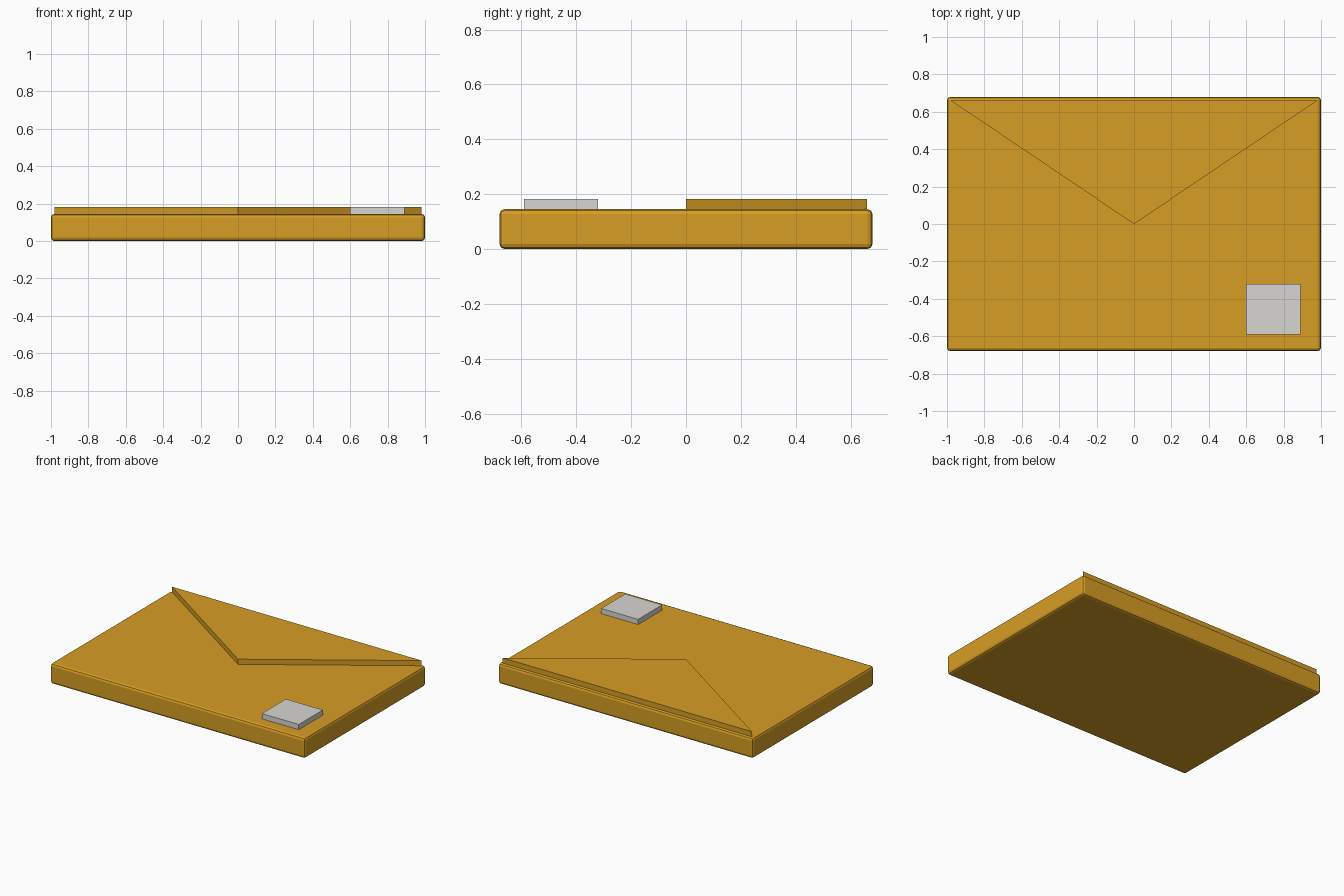
import bpy
import bmesh

cube = bpy.data.objects.get("Cube")
if cube:
    bpy.data.objects.remove(cube, do_unlink=True)


def make_material(name, rgb):
    mat = bpy.data.materials.new(name)
    mat.use_nodes = True
    color = (*rgb, 1.0)
    mat.diffuse_color = color
    mat.node_tree.nodes["Principled BSDF"].inputs["Base Color"].default_value = color
    return mat


def prism(name, outline, bottom, top, mat):
    """Extrude a flat counter-clockwise outline from bottom to top."""
    bm = bmesh.new()
    face = bm.faces.new([bm.verts.new((x, y, bottom)) for x, y in outline])
    extruded = bmesh.ops.extrude_face_region(bm, geom=[face], use_keep_orig=True)
    for v in extruded["geom"]:
        if isinstance(v, bmesh.types.BMVert):
            v.co.z = top
    bmesh.ops.recalc_face_normals(bm, faces=bm.faces)
    mesh = bpy.data.meshes.new(name)
    bm.to_mesh(mesh)
    bm.free()
    mesh.materials.append(mat)
    obj = bpy.data.objects.new(name, mesh)
    bpy.context.collection.objects.link(obj)
    return obj


def rectangle(x0, x1, y0, y1):
    return [(x0, y0), (x1, y0), (x1, y1), (x0, y1)]


paper = make_material("golden paper", (0.68, 0.34, 0.018))
stamp_paper = make_material("pale grey", (0.68, 0.67, 0.64))

# Envelope body with narrow rounded edges
body = prism("envelope_body", rectangle(-1, 1, -0.68, 0.68), 0, 0.145, paper)
bevel = body.modifiers.new("rounded_edges", "BEVEL")
bevel.width = 0.018
bevel.segments = 2

# Raised triangular flap, pointing to the middle
prism("envelope_flap", [(0, 0), (0.98, 0.66), (-0.98, 0.66)], 0.143, 0.182, paper)

# Stamp in the front left corner
prism("stamp", rectangle(0.6, 0.89, -0.59, -0.32), 0.143, 0.182, stamp_paper)
